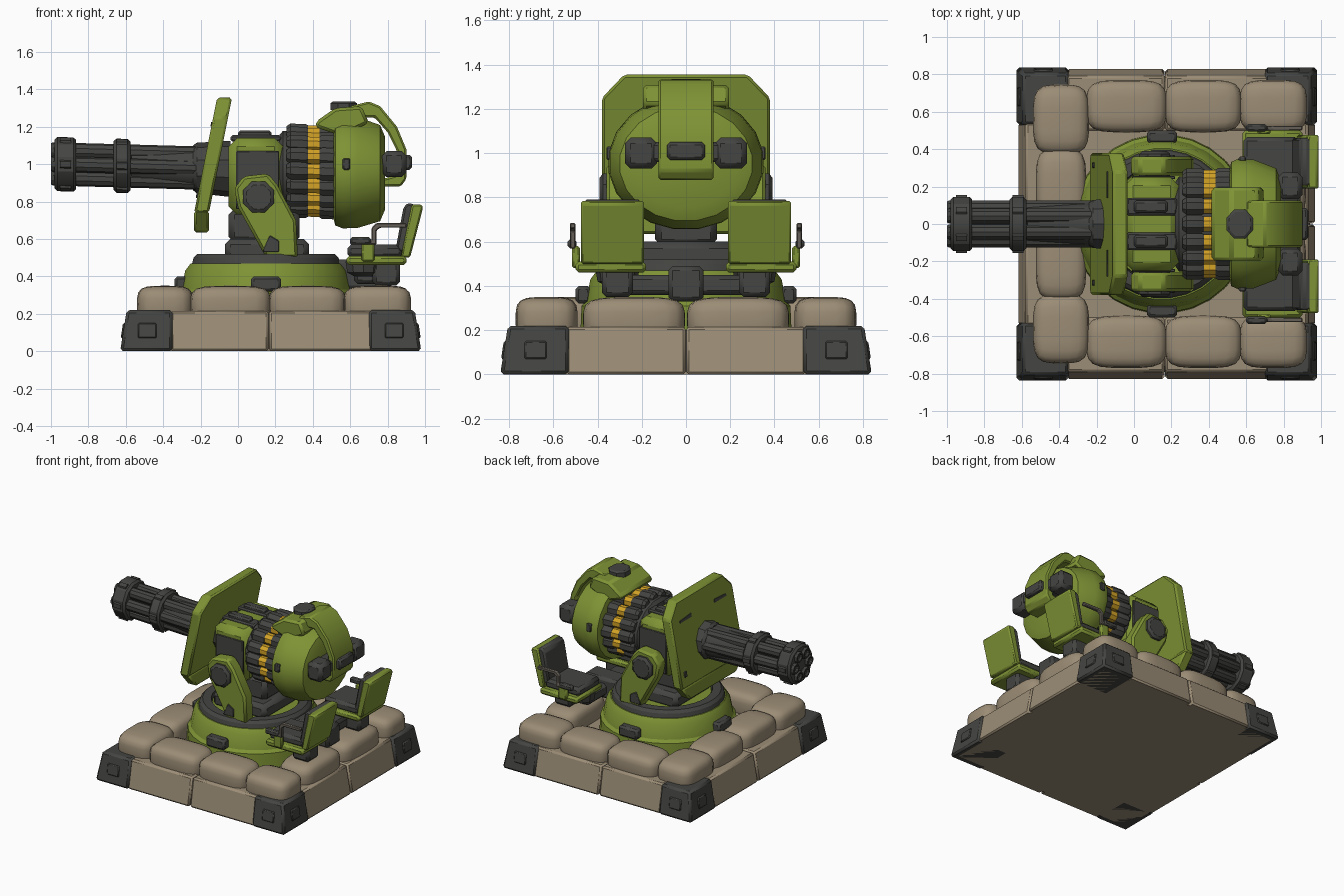
import bpy, bmesh, math
from mathutils import Vector

if "Cube" in bpy.data.objects:
    bpy.data.objects.remove(bpy.data.objects["Cube"], do_unlink=True)


def material(name, rgb):
    m = bpy.data.materials.new(name)
    m.use_nodes = True
    m.diffuse_color = (*rgb, 1)
    m.node_tree.nodes["Principled BSDF"].inputs["Base Color"].default_value = (*rgb, 1)
    return m


GREEN = material("army green", (0.21, 0.29, 0.035))
DARK = material("dark gunmetal", (0.058, 0.06, 0.054))
TAN = material("sand canvas", (0.33, 0.265, 0.18))
YELLOW = material("brass yellow", (0.66, 0.37, 0.02))
GREY = material("worn grey", (0.13, 0.115, 0.095))


def finish(bm, name, mat, bevel=0.0, mirror=False, smooth=30):
    bmesh.ops.recalc_face_normals(bm, faces=bm.faces)
    me = bpy.data.meshes.new(name)
    bm.to_mesh(me)
    bm.free()
    me.materials.append(mat)
    me.shade_smooth()
    me.set_sharp_from_angle(angle=math.radians(smooth))
    ob = bpy.data.objects.new(name, me)
    bpy.context.scene.collection.objects.link(ob)
    if mirror:
        mod = ob.modifiers.new("mirror", "MIRROR")
        mod.use_axis = (False, True, False)
        mod.use_mirror_merge = False
    if bevel:
        mod = ob.modifiers.new("bevel", "BEVEL")
        mod.width, mod.segments = bevel, 1
        mod.limit_method = "ANGLE"
    return ob


def box(name, mat, xs, ys, zs, bevel=0.012, mirror=False, lean=(0, 0, 0, 0)):
    """Box from ranges; lean moves the top edges x0, x1, y0, y1."""
    bm = bmesh.new()
    bmesh.ops.create_cube(bm, size=1)
    for v in bm.verts:
        i, j, k = (int(c > 0) for c in v.co)
        v.co = (xs[i] + k * lean[i], ys[j] + k * lean[2 + j], zs[k])
    return finish(bm, name, mat, bevel, mirror)


def prism(name, mat, pts, lo, hi, axis="y", bevel=0.01, mirror=False, shear=0.0):
    """Outline in (x, z) pushed along y, or in (y, z) pushed along x."""
    bm = bmesh.new()
    rings = []
    for d in (lo, hi):
        rings.append([bm.verts.new((a, d, z) if axis == "y" else
                                   (d + shear * (z - 0.74), a, z)) for a, z in pts])
    bm.faces.new(rings[0])
    bm.faces.new(rings[1])
    for i in range(len(pts)):
        j = (i + 1) % len(pts)
        bm.faces.new((rings[0][i], rings[0][j], rings[1][j], rings[1][i]))
    return finish(bm, name, mat, bevel, mirror)


def axis_z(x):
    return 0.965 - 0.028 * (x - 0.3)


def spin(name, mat, profile, seg, axis="x", centres=((0, 0),), stretch=1.0, bevel=0.0, mirror=False):
    """Lathe (distance, radius) about the tilted gun axis, z axis or y axis."""
    bm = bmesh.new()
    for ca, cb in centres:
        rings = []
        for d, r in profile:
            ring = []
            for i in range(seg):
                t = 2 * math.pi * (i + 0.5) / seg
                a, b = ca + stretch * r * math.cos(t), cb + r * math.sin(t)
                co = {"x": (d, a, axis_z(d) + b), "z": (a, b, d), "y": (a, d, b)}[axis]
                ring.append(bm.verts.new(co))
            rings.append(ring)
        for p, q in zip(rings, rings[1:]):
            for i in range(seg):
                bm.faces.new((p[i], p[i - 1], q[i - 1], q[i]))
        bm.faces.new(rings[0])
        bm.faces.new(rings[-1])
    return finish(bm, name, mat, bevel, mirror)


def ring_of(count, ry, rz):
    return [(ry * math.cos(2 * math.pi * i / count), rz * math.sin(2 * math.pi * i / count))
            for i in range(count)]


def sandbag(name, cx, cy, lx, ly):
    bm = bmesh.new()
    bmesh.ops.create_cube(bm, size=2)
    bmesh.ops.subdivide_edges(bm, edges=bm.edges, cuts=5, use_grid_fill=True)
    for v in bm.verts:
        n = sum(abs(c) ** 4 for c in v.co) ** 0.25
        p = v.co / n
        v.co = Vector((cx + p.x * lx / 2, cy + p.y * ly / 2, 0.25 + p.z * 0.1))
    finish(bm, name, TAN, smooth=60)


# Square base: core slab, wall panels, corner blocks
CX = 0.175
box("base_floor", TAN, (-0.59, 0.94), (-0.79, 0.79), (0, 0.2), 0, lean=(0.03, -0.03, 0.03, -0.03))
for s in (-1, 1):
    for x0, x1 in ((-0.36, 0.163), (0.167, 0.72)):
        ys = sorted((s * 0.5, s * 0.83))
        box("long_wall", TAN, (x0, x1), ys, (0, 0.215), 0.012,
            lean=(0, 0, 0.04 * (s < 0), -0.04 * (s > 0)))
    for y0, y1 in ((-0.54, -0.002), (0.002, 0.54)):
        xs = sorted((CX + s * 0.5, CX + s * 0.795))
        box("short_wall", TAN, xs, (y0, y1), (0, 0.215), 0.012,
            lean=(0.04 * (s < 0), -0.04 * (s > 0), 0, 0))
    for t in (-1, 1):
        xs = sorted((CX + t * 0.525, CX + t * 0.805))
        ys = sorted((s * 0.53, s * 0.84))
        lean = (0.035 * (t < 0), -0.035 * (t > 0), 0.035 * (s < 0), -0.035 * (s > 0))
        box("corner_block", DARK, xs, ys, (0, 0.22), 0.015, lean=lean)
        px, py = CX + t * 0.66, s * 0.68
        box("corner_plate_side", DARK, (px - 0.05, px + 0.05), sorted((s * 0.8, s * 0.836)), (0.07, 0.15), 0.006,
            lean=(0, 0, 0.012 * (s < 0), -0.012 * (s > 0)))
        box("corner_plate_end", DARK, sorted((CX + t * 0.77, CX + t * 0.802)), (py - 0.05, py + 0.05), (0.07, 0.15),
            0.006, lean=(0.012 * (t < 0), -0.012 * (t > 0), 0, 0))

# Sandbag ring
for s in (-1, 1):
    for x0, x1 in ((-0.25, 0.17), (0.17, 0.57), (0.57, 0.92)):
        sandbag("sandbag_long_side", (x0 + x1) / 2, s * 0.63, x1 - x0 + 0.01, 0.28)
    sandbag("sandbag_corner", -0.39, s * 0.56, 0.3, 0.37)
    sandbag("sandbag_front_end", -0.39, s * 0.2, 0.27, 0.41)
    sandbag("sandbag_rear_end", 0.78, s * 0.235, 0.28, 0.46)

# Turntable
HUB = ((0.15, 0),)
spin("turntable", GREEN, [(0.2, 0.48), (0.31, 0.475), (0.33, 0.455), (0.43, 0.435), (0.47, 0.405)], 28, "z", HUB)
spin("turntable_ring", DARK, [(0.46, 0.4), (0.5, 0.39), (0.52, 0.37), (0.52, 0.31), (0.47, 0.3)], 28, "z", HUB)
spin("turntable_top", GREEN, [(0.46, 0.31), (0.5, 0.3)], 28, "z", HUB)
box("turntable_side_plate", DARK, (0.07, 0.23), (0.43, 0.5), (0.32, 0.4), 0.015, True)
box("turntable_front_plate", DARK, (-0.34, -0.27), (-0.08, 0.08), (0.32, 0.4), 0.015)
box("pedestal", DARK, (-0.07, 0.38), (-0.22, 0.22), (0.48, 0.6), 0.03)
box("pedestal_head", DARK, (-0.05, 0.33), (-0.14, 0.14), (0.58, 0.76), 0.03)

# Yoke arms and trunnions
ARM = [(0.15, 0.5), (0.32, 0.5), (0.31, 0.7), (0.21, 0.89), (0.16, 0.95),
       (0.03, 0.935), (-0.02, 0.87), (0.0, 0.77)]
prism("yoke_arm", GREEN, ARM, 0.26, 0.36, mirror=True, bevel=0.015)
spin("trunnion", DARK, [(0.2, 0.09), (0.375, 0.09), (0.39, 0.07)], 8, "y", ((0.11, 0.825),), mirror=True)
prism("arm_foot_plate", DARK, [(0.13, 0.53), (0.22, 0.53), (0.22, 0.59), (0.17, 0.62)], 0.355, 0.368,
      mirror=True, bevel=0.004)

# Receiver housing
box("housing", GREEN, (-0.05, 0.24), (-0.25, 0.25), (0.73, 1.14), 0.045)
box("housing_side_panel", DARK, (-0.01, 0.22), (0.24, 0.257), (0.76, 1.07), 0.004, True)
box("housing_top_strip", DARK, (-0.04, 0.23), (0.045, 0.14), (1.12, 1.155), 0.01, True)
box("housing_top_block", DARK, (0.0, 0.18), (0.06, 0.125), (1.14, 1.18), 0.012, True)
spin("housing_collar", DARK, [(0.22, 0.19), (0.24, 0.215), (0.28, 0.215)], 16, stretch=1.2)

# Ammunition ring
BELT = ring_of(16, 0.25, 0.205)
spin("ammo_core", DARK, [(0.24, 0.19), (0.56, 0.19)], 20, stretch=1.22)
spin("shell_noses", DARK, [(0.26, 0.035), (0.28, 0.05), (0.36, 0.05), (0.375, 0.043)], 8, centres=BELT)
spin("brass_shells", YELLOW, [(0.37, 0.042), (0.45, 0.042)], 8, centres=BELT)
spin("shell_bases", DARK, [(0.435, 0.045), (0.45, 0.053), (0.54, 0.053)], 8, centres=BELT)

# Rear drum with strap and grips
spin("drum", GREEN, [(0.51, 0.25), (0.52, 0.29), (0.56, 0.305), (0.64, 0.3), (0.76, 0.26), (0.785, 0.2)],
     20, stretch=1.16)
prism("top_cover", GREEN, [(0.41, 1.2), (0.42, 1.23), (0.52, 1.3), (0.66, 1.31), (0.7, 1.22), (0.55, 1.15)],
      -0.195, 0.195, bevel=0.03)
spin("cover_hatch", DARK, [(1.29, 0.085), (1.325, 0.085), (1.335, 0.07)], 8, "z", ((0.565, 0),), stretch=0.9)
STRAP = [(0.6, 1.31), (0.7, 1.335), (0.76, 1.31), (0.85, 1.2), (0.9, 1.08), (0.9, 0.92), (0.87, 0.88),
         (0.77, 0.88), (0.77, 0.92), (0.84, 0.94), (0.85, 1.07), (0.8, 1.17), (0.73, 1.25), (0.6, 1.25)]
prism("rear_strap", GREEN, STRAP, -0.125, 0.125, bevel=0.01)
box("grip_bar", DARK, (0.77, 0.89), (-0.22, 0.22), (0.96, 1.05), 0.015)
box("grip", DARK, (0.77, 0.9), (0.13, 0.275), (0.93, 1.07), 0.025, True)
box("rear_sight", DARK, (0.88, 0.93), (-0.085, 0.085), (0.97, 1.05), 0.012)
box("drum_side_latch", DARK, (0.56, 0.6), (0.335, 0.36), (0.97, 1.03), 0.006, True)

# Shield, leaning back above its lower lip
SHIELD = [(-0.38, 0.74), (0.38, 0.74), (0.38, 1.25), (0.28, 1.355), (-0.28, 1.355), (-0.38, 1.25)]
prism("shield", GREEN, SHIELD, -0.235, -0.155, "x", 0.012, shear=0.2)
prism("shield_lip", GREEN, [(-0.38, 0.75), (0.38, 0.75), (0.28, 0.635), (-0.28, 0.635)], -0.235, -0.155, "x", 0.012)
prism("shield_slot", DARK, [(0.14, 1.2), (0.28, 1.2), (0.28, 1.215), (0.14, 1.225)], -0.24, -0.23, "x", 0,
      mirror=True, shear=0.2)
prism("shield_bolt", DARK, [(0.3, 0.82), (0.33, 0.82), (0.33, 0.86), (0.3, 0.86)], -0.242, -0.23, "x", 0.003,
      mirror=True, shear=0.2)

# Rotary barrels
spin("barrel_collar", DARK, [(-0.24, 0.12), (-0.22, 0.135), (-0.04, 0.15)], 10)
spin("barrel_core", DARK, [(-0.97, 0.05), (-0.1, 0.075)], 10)
spin("barrels", DARK, [(-0.2, 0.042), (-0.99, 0.042), (-1.0, 0.036), (-1.0, 0.026), (-0.93, 0.026)], 10,
     centres=ring_of(6, 0.085, 0.085))
spin("barrel_sleeve", DARK, [(-0.57, 0.1), (-0.2, 0.118)], 12)
for x0, x1, r in ((-0.98, -0.865, 0.15), (-0.665, -0.575, 0.15)):
    spin("barrel_clamp", DARK, [(x0, r - 0.015), (x0 + 0.015, r), (x1 - 0.015, r), (x1, r - 0.015)], 12)
    lug = (x0 + x1) / 2
    spin("clamp_lugs", DARK, [(lug - 0.03, 0.03), (lug + 0.03, 0.03)], 6, centres=ring_of(6, 0.13, 0.13))

# Seat supports
box("support_beam", DARK, (0.45, 0.82), (-0.08, 0.08), (0.33, 0.49), 0.02)
box("support_crossbar", DARK, (0.62, 0.76), (-0.3, 0.3), (0.36, 0.45), 0.02)
box("seat_post", DARK, (0.72, 0.865), (0.24, 0.38), (0.35, 0.48), 0.02, True)
spin("seat_pivot", DARK, [(0.40, 0.05), (0.42, 0.09), (0.48, 0.1)], 10, "z", ((0.67, 0.31),), mirror=True)

# Seats
box("seat_pan", GREEN, (0.58, 0.9), (0.18, 0.5), (0.46, 0.51), 0.015, True)
box("seat_cushion", DARK, (0.585, 0.88), (0.2, 0.465), (0.5, 0.57), 0.02, True)
prism("seat_back_shell", GREEN, [(0.87, 0.5), (0.92, 0.5), (0.99, 0.77), (0.98, 0.785), (0.93, 0.785)],
      0.19, 0.475, mirror=True, bevel=0.012)
prism("seat_back_pad", DARK, [(0.84, 0.53), (0.89, 0.53), (0.95, 0.78), (0.91, 0.795), (0.885, 0.77)],
      0.205, 0.46, mirror=True, bevel=0.012)
box("armrest_pad", DARK, (0.6, 0.71), (0.495, 0.535), (0.57, 0.61), 0.01, True)
RAIL = [(0.6, 0.57), (0.74, 0.57), (0.74, 0.645), (0.76, 0.66), (0.9, 0.66), (0.9, 0.685),
        (0.74, 0.685), (0.715, 0.66), (0.715, 0.595), (0.6, 0.595)]
prism("armrest_rail", GREY, RAIL, 0.5, 0.525, mirror=True, bevel=0.005)
box("armrest_mount", GREEN, (0.66, 0.73), (0.48, 0.515), (0.48, 0.58), 0.008, True)
